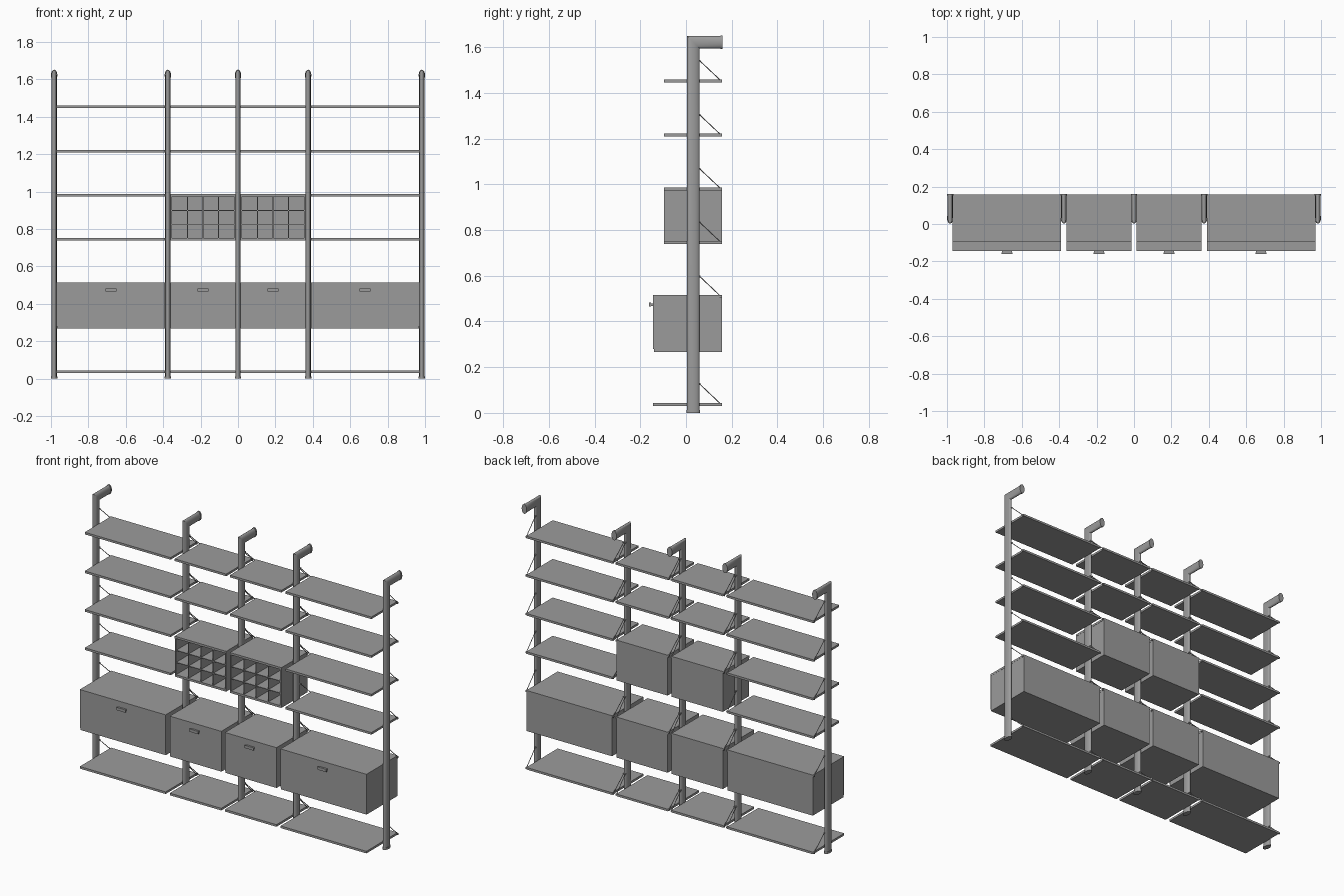
import bpy, bmesh, math
from mathutils import Vector

if "Cube" in bpy.data.objects:
    bpy.data.objects.remove(bpy.data.objects["Cube"])

POSTS = [-0.983, -0.375, 0.0, 0.375, 0.983]
BAYS = [(-0.970, -0.389), (-0.361, -0.0125), (0.0125, 0.361), (0.389, 0.970)]
BACK, SHALLOW, DEEP = 0.158, -0.096, -0.144
T = 0.013
PY = 0.032          # post centre in y

GREY = bpy.data.materials.new("dark_grey")
GREY.diffuse_color = (0.33, 0.33, 0.33, 1)
GREY.use_nodes = True
GREY.node_tree.nodes["Principled BSDF"].inputs["Base Color"].default_value = GREY.diffuse_color


def finish(bm, name, smooth=False):
    bmesh.ops.recalc_face_normals(bm, faces=bm.faces)
    me = bpy.data.meshes.new(name)
    bm.to_mesh(me)
    bm.free()
    me.materials.append(GREY)
    ob = bpy.data.objects.new(name, me)
    bpy.context.collection.objects.link(ob)
    if smooth:
        bpy.ops.object.select_all(action='DESELECT')
        ob.select_set(True)
        bpy.context.view_layer.objects.active = ob
        bpy.ops.object.shade_smooth_by_angle(angle=math.radians(35))
    return ob


def add_box(bm, x0, x1, y0, y1, z0, z1):
    vs = bmesh.ops.create_cube(bm, size=1)['verts']
    for v in vs:
        v.co = Vector(((x0 + x1) / 2 + v.co.x * (x1 - x0),
                       (y0 + y1) / 2 + v.co.y * (y1 - y0),
                       (z0 + z1) / 2 + v.co.z * (z1 - z0)))


def loft(bm, rings):
    loops = [[bm.verts.new(p) for p in r] for r in rings]
    n = len(loops[0])
    for a, b in zip(loops, loops[1:]):
        for i in range(n):
            bm.faces.new((a[i], a[(i + 1) % n], b[(i + 1) % n], b[i]))
    bm.faces.new(loops[0])
    bm.faces.new(loops[-1])


def oval(rx, ry, n=32):
    return [(rx * math.cos(2 * math.pi * i / n), ry * math.sin(2 * math.pi * i / n)) for i in range(n)]


def rod(bm, a, b, r, n=10):
    a, b = Vector(a), Vector(b)
    d = (b - a).normalized()
    u = d.orthogonal().normalized()
    w = d.cross(u)
    loft(bm, [[p + u * c + w * s for c, s in oval(r, r, n)] for p in (a, b)])


# Oval posts with a mitred arm reaching back to the wall
AZ = 1.622
for i, x in enumerate(POSTS):
    bm = bmesh.new()
    sec = oval(0.014, 0.027)
    loft(bm, [[(x + a, PY + b, 0.004) for a, b in sec],
              [(x + a, PY + b, AZ - b) for a, b in sec],
              [(x + a, 0.154, AZ - b) for a, b in sec]])
    finish(bm, f"post_{i}", True)
    flange = oval(0.017, 0.0295)
    bm = bmesh.new()
    loft(bm, [[(x + a, PY + b, z) for a, b in flange] for z in (0.0, 0.012)])
    finish(bm, f"post_foot_{i}", True)
    bm = bmesh.new()
    loft(bm, [[(x + a, y, AZ + b) for a, b in flange] for y in (0.152, 0.160)])
    finish(bm, f"wall_flange_{i}", True)


def shelf(name, bay, front, top):
    bm = bmesh.new()
    add_box(bm, *bay, front, BACK, top - T, top)
    finish(bm, name)


def braces(name, k, top):
    # tie rods behind the posts down to the rear shelf corners, with pins at both ends
    bm = bmesh.new()
    for px, sx, s in ((POSTS[k], BAYS[k][0], 1), (POSTS[k + 1], BAYS[k][1], -1)):
        a = (px + s * 0.005, 0.060, top + 0.082)
        b = (sx - s * 0.003, 0.152, top - 0.005)
        rod(bm, a, b, 0.002)
        rod(bm, (a[0], 0.052, a[2]), (a[0], 0.064, a[2]), 0.004)
        rod(bm, (sx - s * 0.006, 0.152, top - 0.0065), (sx, 0.152, top - 0.0065), 0.0065)
    finish(bm, name, True)


def case(name, bay, front, z0, top):
    # hollow carcass: sides, bottom and back under a shelf top
    x0, x1 = bay[0] + 0.001, bay[1] - 0.001
    bm = bmesh.new()
    for a in (x0, x1 - T * 0.6):
        add_box(bm, a, a + T * 0.6, front, BACK, z0, top - T)
    add_box(bm, x0 + T * 0.6, x1 - T * 0.6, front, BACK, z0, z0 + T)
    add_box(bm, x0 + T * 0.6, x1 - T * 0.6, BACK - 0.008, BACK, z0 + T, top - T)
    finish(bm, name)


for k, bay in enumerate(BAYS):
    inner = k in (1, 2)
    # Open shelves
    for j, top in enumerate((1.459, 1.222, 0.986, 0.752)):
        if not (inner and j == 3):
            shelf(f"shelf_{k}_{j}", bay, SHALLOW, top)
            braces(f"shelf_brace_{k}_{j}", k, top)
    shelf(f"bottom_shelf_{k}", bay, DEEP, 0.044)
    braces(f"bottom_brace_{k}", k, 0.044)

    # Pigeonhole boxes in the middle bays
    if inner:
        case(f"pigeonhole_case_{k}", bay, SHALLOW, 0.739, 0.986)
        bm = bmesh.new()
        x0, x1 = bay[0] + 0.008, bay[1] - 0.008
        z0, z1 = 0.752, 0.973
        for i in range(1, 4):
            x = x0 + (x1 - x0) * i / 4
            add_box(bm, x - 0.002, x + 0.002, SHALLOW + 0.002, BACK - 0.008, z0, z1)
        for i in range(1, 3):
            z = z0 + (z1 - z0) * i / 3
            add_box(bm, x0, x1, SHALLOW + 0.003, BACK - 0.008, z - 0.002, z + 0.002)
        finish(bm, f"pigeonhole_dividers_{k}")

    # Drop-front cabinets with handles
    shelf(f"cabinet_top_{k}", bay, DEEP + 0.003, 0.515)
    braces(f"cabinet_brace_{k}", k, 0.515)
    case(f"cabinet_case_{k}", bay, DEEP + 0.003, 0.267, 0.515)
    bm = bmesh.new()
    add_box(bm, bay[0], bay[1], DEEP, DEEP + 0.003, 0.280, 0.515)
    add_box(bm, bay[0] + 0.009, bay[1] - 0.009, DEEP + 0.003, DEEP + 0.012, 0.281, 0.501)
    finish(bm, f"cabinet_door_{k}")
    c = (bay[0] + bay[1]) / 2
    bm = bmesh.new()
    add_box(bm, c - 0.026, c + 0.026, -0.155, DEEP, 0.468, 0.479)
    add_box(bm, c - 0.030, c + 0.030, -0.161, -0.153, 0.465, 0.482)
    finish(bm, f"handle_{k}")
